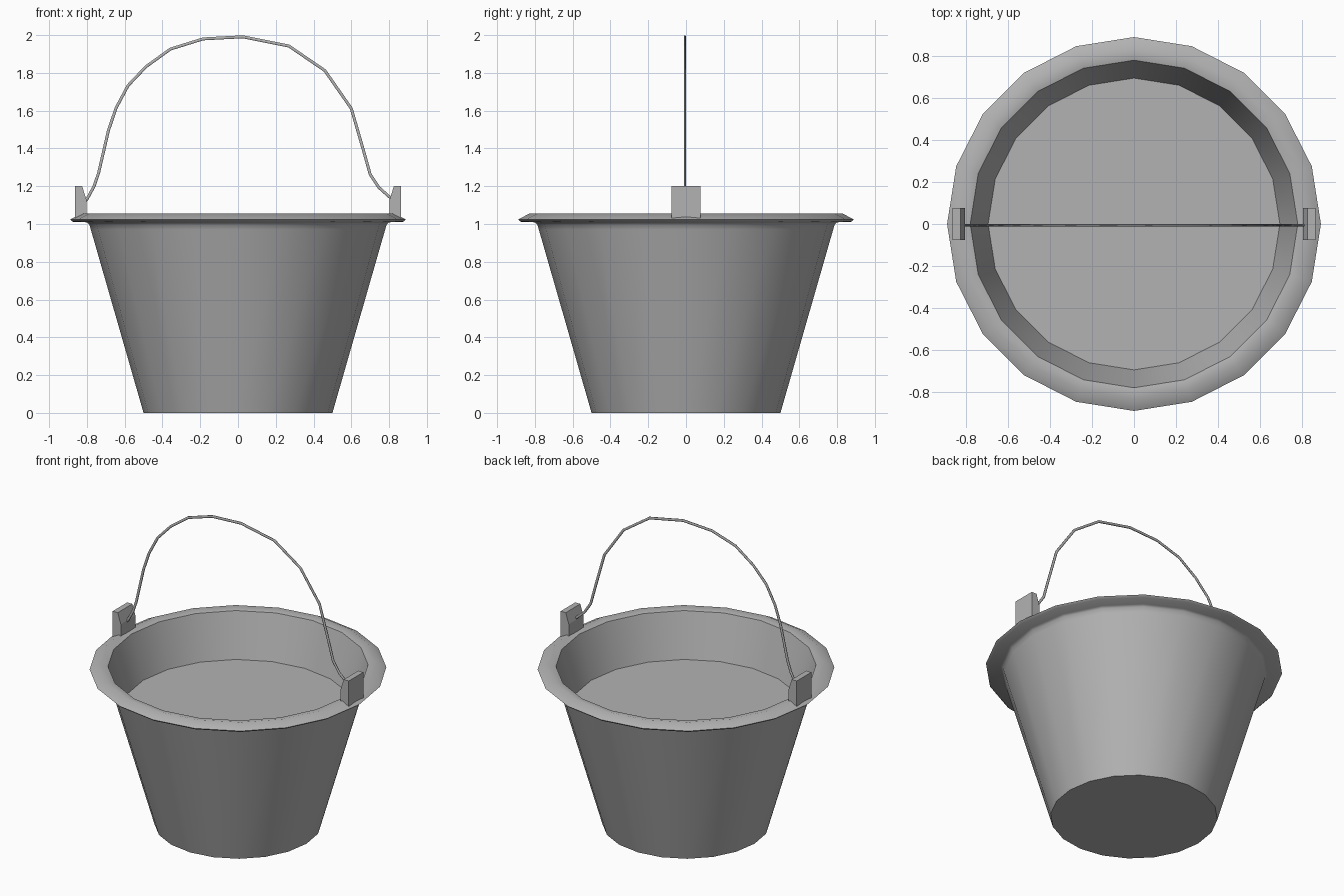
import bpy, bmesh, math

if "Cube" in bpy.data.objects:
    bpy.data.objects.remove(bpy.data.objects["Cube"])

SIDES = 20

# Dark grey metal
metal = bpy.data.materials.new("dark_metal")
metal.diffuse_color = (0.45, 0.45, 0.45, 1)
metal.use_nodes = True
metal.node_tree.nodes["Principled BSDF"].inputs["Base Color"].default_value = metal.diffuse_color


def finish(name, bm, smooth=None):
    bmesh.ops.recalc_face_normals(bm, faces=bm.faces)
    me = bpy.data.meshes.new(name)
    bm.to_mesh(me)
    bm.free()
    me.materials.append(metal)
    ob = bpy.data.objects.new(name, me)
    bpy.context.collection.objects.link(ob)
    if smooth:
        bpy.ops.object.select_all(action='DESELECT')
        ob.select_set(True)
        bpy.context.view_layer.objects.active = ob
        bpy.ops.object.shade_smooth_by_angle(angle=math.radians(smooth))
    return ob


# Bucket shell: profile (radius, z) turned around z, capped at both ends
profile = [(0.50, 0), (0.779, 0.97), (0.787, 0.998), (0.80, 1.009),
           (0.875, 1.012), (0.888, 1.024), (0.83, 1.055), (0.778, 1.043),
           (0.693, 0.76)]
bm = bmesh.new()
rings = []
for r, z in profile:
    rings.append([bm.verts.new((r * math.cos(a), r * math.sin(a), z))
                  for a in (2 * math.pi * i / SIDES for i in range(SIDES))])
for lo, hi in zip(rings, rings[1:]):
    for i in range(SIDES):
        j = (i + 1) % SIDES
        bm.faces.new((lo[i], lo[j], hi[j], hi[i]))
bm.faces.new(rings[0])    # underside
bm.faces.new(rings[-1])   # inner surface
finish("bucket", bm, 50)

# Handle lugs: chamfered side profile extruded along y, one per side
lug = [(0.862, 1.03), (0.862, 1.20), (0.825, 1.20), (0.803, 1.13), (0.803, 1.03)]
for name, s in (("right_lug", 1), ("left_lug", -1)):
    bm = bmesh.new()
    face = bm.faces.new([bm.verts.new((s * x, -0.076, z)) for x, z in lug])
    ext = bmesh.ops.extrude_face_region(bm, geom=[face], use_keep_orig=True)
    for v in ext["geom"]:
        if isinstance(v, bmesh.types.BMVert):
            v.co.y = 0.076
    finish(name, bm)

# Wire handle: slightly uneven bent path, flattened front to back
path = [(-0.82, 1.115), (-0.80, 1.13), (-0.762, 1.20), (-0.738, 1.27), (-0.686, 1.495),
        (-0.645, 1.615), (-0.582, 1.733), (-0.487, 1.833), (-0.358, 1.926),
        (-0.185, 1.98), (0.026, 1.991), (0.27, 1.942), (0.46, 1.812),
        (0.60, 1.611), (0.663, 1.394), (0.70, 1.262), (0.746, 1.193),
        (0.80, 1.145), (0.82, 1.135)]
cu = bpy.data.curves.new("wire_handle", 'CURVE')
cu.dimensions = '3D'
cu.bevel_depth = 0.009
cu.bevel_resolution = 1
cu.use_fill_caps = True
cu.materials.append(metal)
sp = cu.splines.new('POLY')
sp.points.add(len(path) - 1)
for p, (x, z) in zip(sp.points, path):
    p.co = (x, 0, z, 1)
handle = bpy.data.objects.new("wire_handle", cu)
handle.location.y = -0.006
handle.scale.y = 0.65
bpy.context.collection.objects.link(handle)
